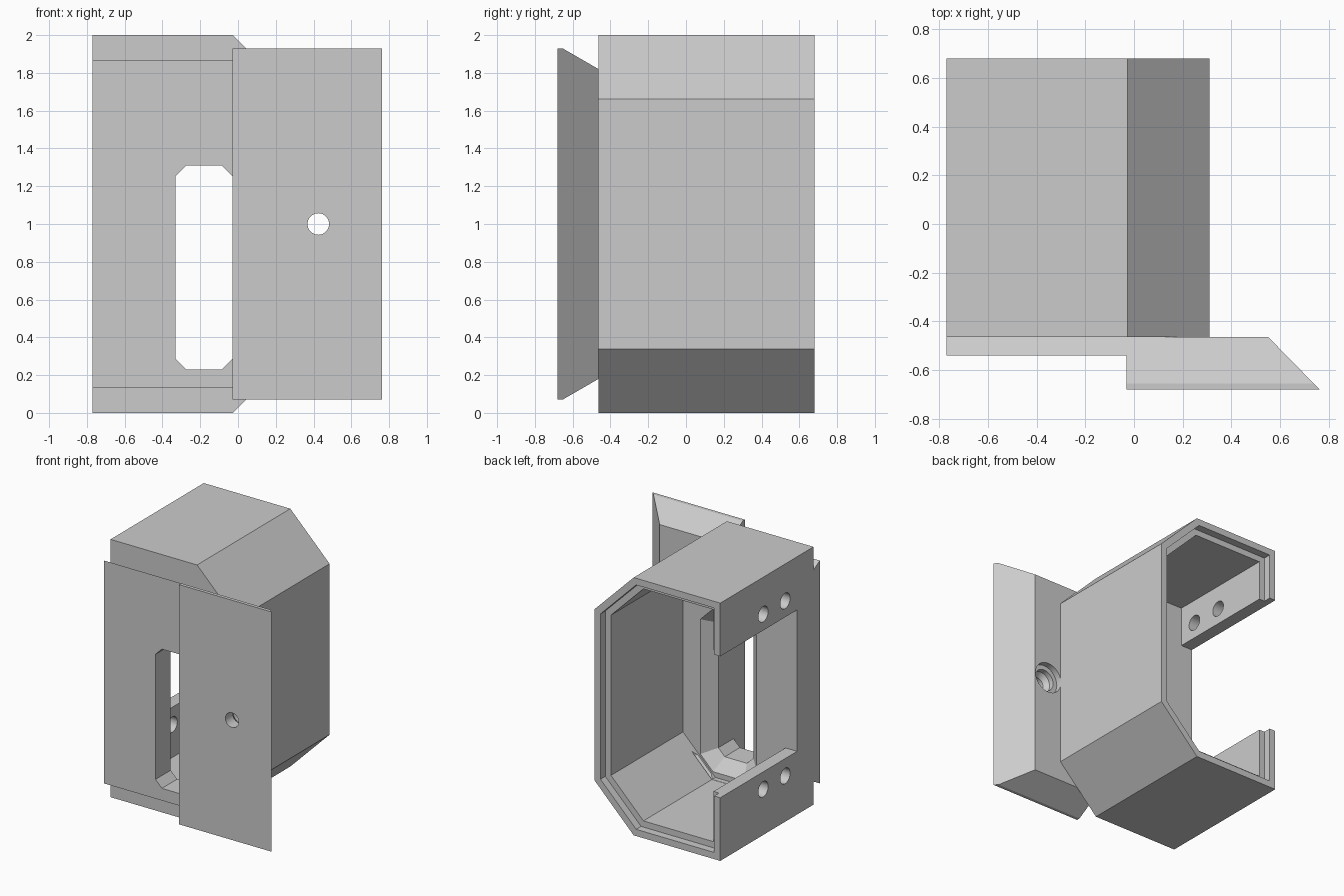
import bpy, bmesh, math

cube = bpy.data.objects.get("Cube")
if cube:
    bpy.data.objects.remove(cube, do_unlink=True)

grey = bpy.data.materials.new("plain grey")
grey.use_nodes = True
grey.diffuse_color = (0.6, 0.6, 0.6, 1)
grey.node_tree.nodes["Principled BSDF"].inputs["Base Color"].default_value = (0.6, 0.6, 0.6, 1)


def loft(name, rings):
    """Closed solid through rings of equal point count."""
    bm = bmesh.new()
    loops = [[bm.verts.new(p) for p in ring] for ring in rings]
    n = len(loops[0])
    for a, b in zip(loops, loops[1:]):
        for i in range(n):
            j = (i + 1) % n
            bm.faces.new((a[i], a[j], b[j], b[i]))
    bm.faces.new(loops[0])
    bm.faces.new(loops[-1])
    bmesh.ops.recalc_face_normals(bm, faces=bm.faces)
    mesh = bpy.data.meshes.new(name)
    bm.to_mesh(mesh)
    bm.free()
    mesh.materials.append(grey)
    obj = bpy.data.objects.new(name, mesh)
    bpy.context.collection.objects.link(obj)
    return obj


def cut(target, cutter):
    """Subtract a solid and discard it."""
    cutter.hide_render = True
    mod = target.modifiers.new("cut", 'BOOLEAN')
    mod.operation, mod.solver, mod.object = 'DIFFERENCE', 'EXACT', cutter
    bpy.context.view_layer.objects.active = target
    bpy.ops.object.modifier_apply(modifier=mod.name)
    bpy.data.objects.remove(cutter, do_unlink=True)


def circle(r, n=32):
    return [(r * math.cos(math.tau * i / n), r * math.sin(math.tau * i / n)) for i in range(n)]


def box(x0, x1, y0, y1, z0, z1):
    return loft("box cutter", [[(x, y0, z0), (x, y1, z0), (x, y1, z1), (x, y0, z1)] for x in (x0, x1)])


SHRINK = 2 - math.sqrt(2)  # change of a 45 degree corner per unit of offset


def shell_ring(y, d):
    """Housing outline, inset by d."""
    x0, x1, z0, z1 = -0.77 + d, 0.31 - d, d, 2 - d
    c = 0.337 - SHRINK * d
    return [(x0, y, z0), (x1 - c, y, z0), (x1, y, z0 + c),
            (x1, y, z1 - c), (x1 - c, y, z1), (x0, y, z1)]


def slot_ring(y, g):
    """Chamfered slot outline, grown by g."""
    x0, x1, z0, z1 = -0.33 - g, -0.03 + g, 0.23 - g, 1.31 + g
    c = 0.055 + SHRINK * g
    return [(x0 + c, y, z0), (x1 - c, y, z0), (x1, y, z0 + c), (x1, y, z1 - c),
            (x1 - c, y, z1), (x0 + c, y, z1), (x0, y, z1 - c), (x0, y, z0 + c)]


def slot():
    return loft("slot cutter", [slot_ring(-0.9, 0), slot_ring(-0.354, 0), slot_ring(-0.22, 0.134)])


# Housing: hollow body, open at the back with a stepped lid seat
FRONT, INNER, BACK = -0.463, -0.263, 0.68
housing = loft("housing", [shell_ring(FRONT, 0), shell_ring(BACK, 0)])
cut(housing, loft("cavity", [shell_ring(INNER, 0.1), shell_ring(1, 0.1)]))
cut(housing, loft("lid seat", [shell_ring(BACK - 0.06, 0.052), shell_ring(1, 0.052)]))
cut(housing, slot())

# Side opening and its screw holes
cut(housing, box(-0.9, -0.6, INNER, 1, 0.49, 1.587))
for y in (-0.116, 0.153):
    for z in (0.355, 1.713):
        cut(housing, loft("screw hole", [[(x, y + a, z + b) for a, b in circle(0.06)]
                                         for x in (-0.9, -0.6)]))

# Front plates: edges slope outwards at the top and bottom
SLOPE = math.tan(math.radians(30))


def plate(name, depths, x0, x1_at):
    half = [(y, min(0.82 + (FRONT - y) * SLOPE, 0.93)) for y in depths]
    profile = [(y, 1 + h) for y, h in half] + [(y, 1 - h) for y, h in reversed(half)]
    return loft(name, [[(x0, y, z) for y, z in profile],
                       [(x1_at(y), y, z) for y, z in profile]])


thin_plate = plate("thin_front_plate", (FRONT, -0.54), -0.77, lambda y: -0.02)
cut(thin_plate, slot())

thick_plate = plate("strike_plate", (FRONT, FRONT - 0.11 / SLOPE, -0.68), -0.03,
                    lambda y: 0.55 + (FRONT - y) * 0.98)

# Bolt hole with a wider countersunk seat behind
bolt = [(-0.9, 0.057), (-0.59, 0.057), (-0.55, 0.085), (-0.51, 0.085), (-0.51, 0.12), (-0.3, 0.12)]
cut(thick_plate, loft("bolt hole", [[(0.425 + a, y, 1 + b) for a, b in circle(r)] for y, r in bolt]))

# Smooth round holes, keep all edges sharp
for obj in (housing, thin_plate, thick_plate):
    bpy.ops.object.select_all(action='DESELECT')
    obj.select_set(True)
    bpy.context.view_layer.objects.active = obj
    bpy.ops.object.shade_smooth_by_angle(angle=math.radians(25))
